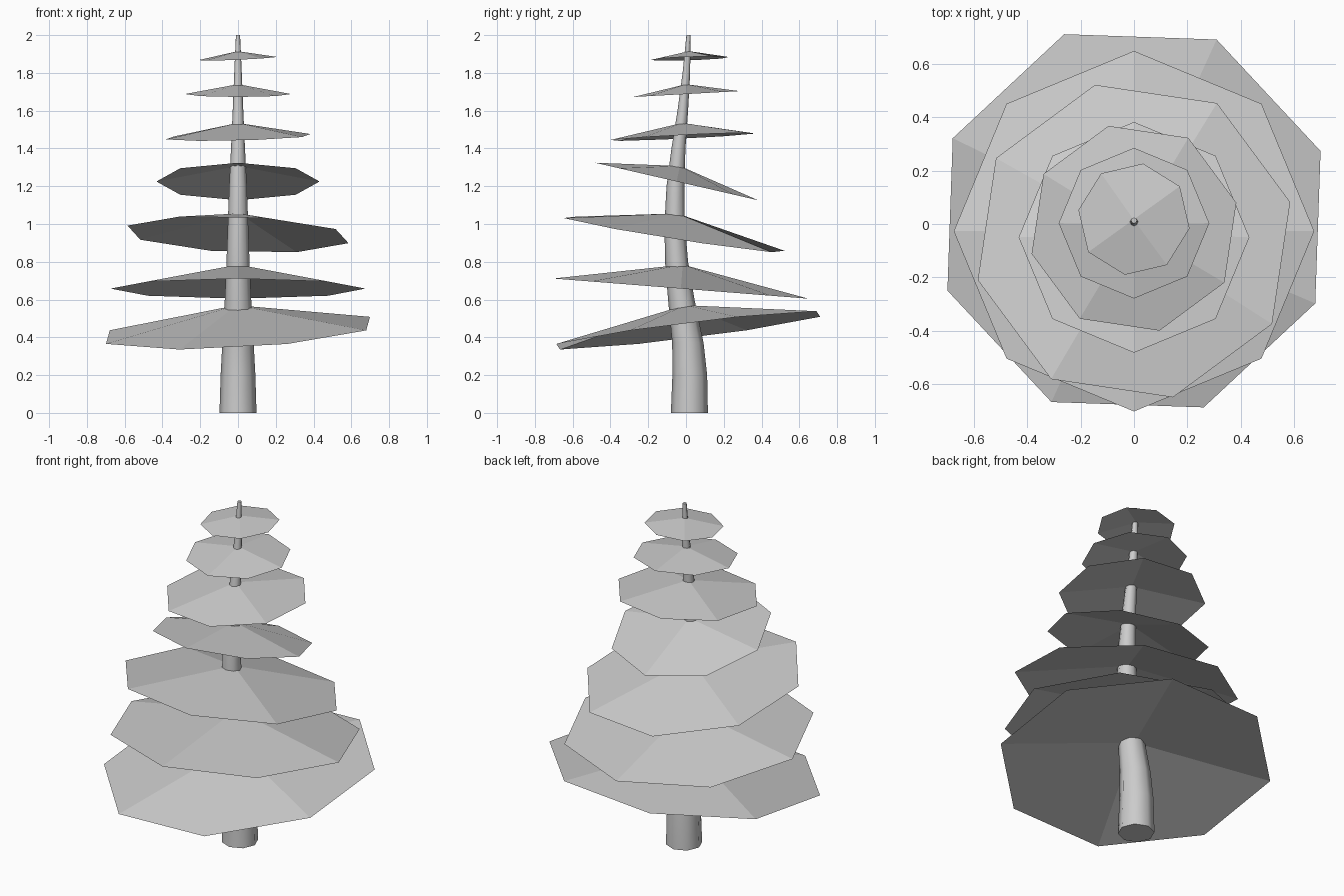
import bpy
import bmesh
from math import sin, cos, radians, pi

if "Cube" in bpy.data.objects:
    bpy.data.objects.remove(bpy.data.objects["Cube"])


def finish(bm, name):
    mesh = bpy.data.meshes.new(name)
    bm.to_mesh(mesh)
    bm.free()
    obj = bpy.data.objects.new(name, mesh)
    bpy.context.collection.objects.link(obj)
    return obj


# Trunk: tapered, gently bowed eight-sided tube: (z, centre y, radius)
trunk_path = [(0, .018, .098), (.2, .02, .092), (.37, .01, .083), (.6, -.025, .07),
              (.8, -.05, .061), (1.0, -.06, .054), (1.2, -.056, .047),
              (1.4, -.04, .037), (1.6, -.017, .028), (1.8, .002, .02), (2.0, .013, .011)]
bm = bmesh.new()
rings = [[bm.verts.new((r * cos(i * pi / 4), y + r * sin(i * pi / 4), z)) for i in range(8)]
         for z, y, r in trunk_path]
for lo, hi in zip(rings, rings[1:]):
    for i in range(8):
        j = (i + 1) % 8
        f = bm.faces.new((lo[i], lo[j], hi[j], hi[i]))
        f.smooth = True
bm.faces.new(rings[0][::-1])
bm.faces.new(rings[-1])
finish(bm, "trunk")


# Foliage: open eight-cornered cones of four kite faces, each tilted on the trunk
def foliage(name, y, z, radius, apex_z, phase, tilt_x, tilt_y):
    bm = bmesh.new()
    h = 0.185 * radius
    apex = bm.verts.new((-tilt_x * h, y - tilt_y * h, apex_z))
    rim = []
    for i in range(8):
        a = radians(phase + 45 * i)
        dx, dy = radius * cos(a), radius * sin(a)
        rim.append(bm.verts.new((dx, y + dy, z + tilt_x * dx + tilt_y * dy)))
    for i in range(0, 8, 2):
        bm.faces.new((apex, rim[i], rim[i + 1], rim[(i + 2) % 8]))
    finish(bm, name)


# centre y, rim z, radius, apex z, crease angle, x slope, y slope
layers = [(.012, .437, .746, .570, 65.5, .056, .124),
          (-.027, .658, .675, .785, 0, 0, -.079),
          (-.064, .945, .603, 1.056, 59, -.04, -.158),
          (-.050, 1.225, .432, 1.307, 0, 0, -.23),
          (-.016, 1.462, .395, 1.535, 59, .025, .05),
          (.003, 1.688, .282, 1.740, 0, 0, .055),
          (.018, 1.876, .211, 1.915, 35.7, .045, .032)]
for n, layer in enumerate(layers, 1):
    foliage(f"foliage_layer_{n}", *layer)
